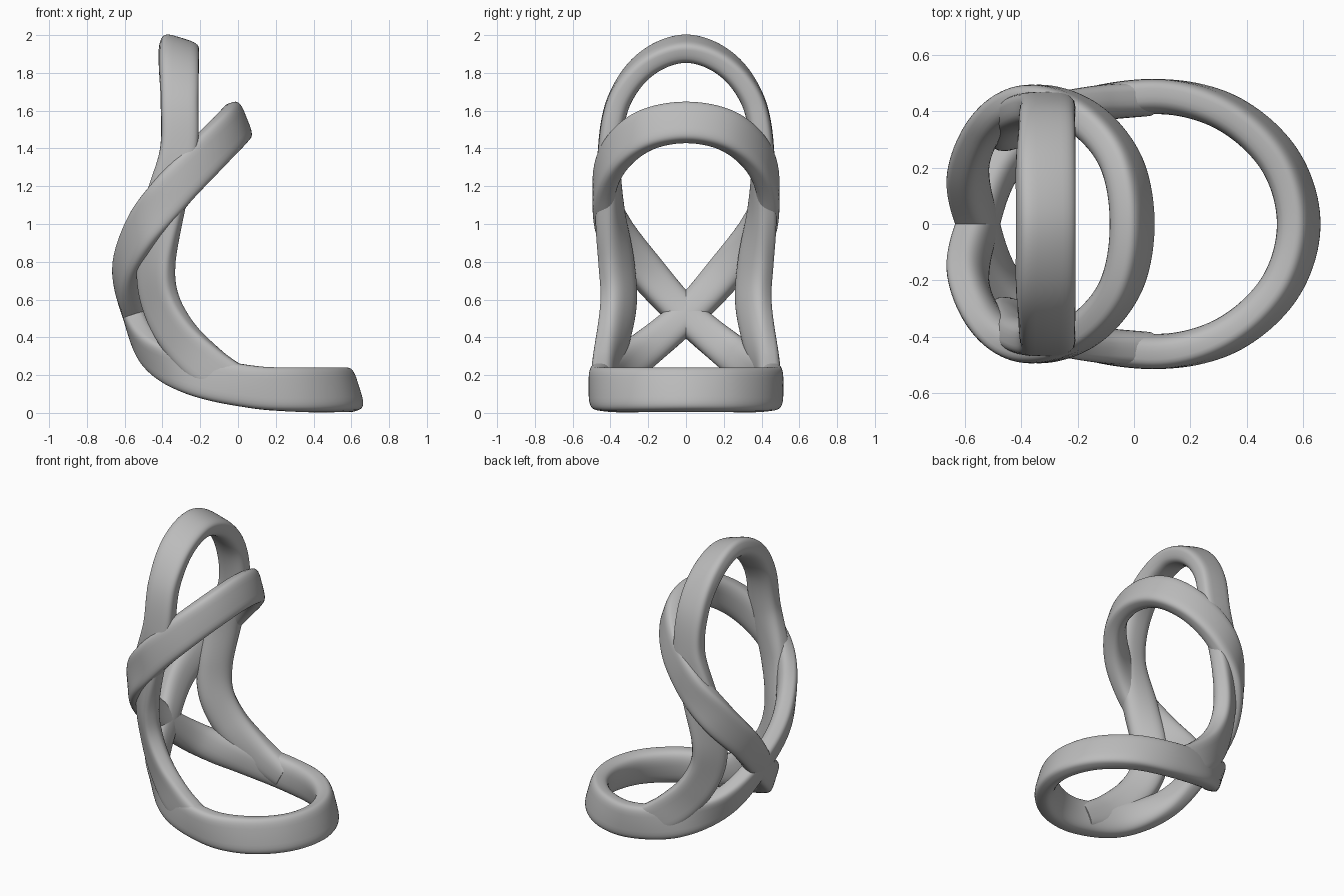
import bpy
import bmesh
from math import cos, sin, tau
from mathutils import Vector

cube = bpy.data.objects.get("Cube")
if cube:
    bpy.data.objects.remove(cube, do_unlink=True)

grey = bpy.data.materials.new("plain grey")
grey.use_nodes = True
colour = (0.5, 0.5, 0.5, 1)
grey.diffuse_color = colour
grey.node_tree.nodes["Principled BSDF"].inputs["Base Color"].default_value = colour

THICK, SIDES, STEPS = 0.125, 32, 12


def station(x, y, z, *normal, width=0.22):
    return Vector((x, y, z)), Vector(normal), width


def flip(st):
    mirror = Vector((1, -1, 1))
    return st[0] * mirror, st[1] * mirror, st[2]


def spline(a, b, c, d, t):
    return 0.5 * (2 * b + (c - a) * t + (2 * a - 5 * b + 4 * c - d) * t ** 2
                  + (3 * b - a - 3 * c + d) * t ** 3)


def power(v, e):
    return abs(v) ** e * (1 if v >= 0 else -1)


def section(width):
    # Band section: flatter on the outside, rounder on the inside
    for i in range(SIDES):
        c, s = cos(tau * i / SIDES), sin(tau * i / SIDES)
        e = 2 / (4 if c > 0 else 2.6)
        yield power(c, e) * THICK / 2, power(s, e) * width / 2


def sweep(name, stations, closed):
    n = len(stations)

    def pick(i):
        return stations[i % n if closed else min(max(i, 0), n - 1)]

    frames = []
    for i in range(n if closed else n - 1):
        near = [pick(i + k) for k in (-1, 0, 1, 2)]
        for s in range(STEPS):
            frames.append([spline(*part, s / STEPS) for part in zip(*near)])
    if not closed:
        frames.append(stations[-1])
    bm = bmesh.new()
    rings = []
    count = len(frames)
    for i, (p, normal, width) in enumerate(frames):
        after = frames[(i + 1) % count if closed else min(i + 1, count - 1)][0]
        before = frames[i - 1 if closed else max(i - 1, 0)][0]
        along = (after - before).normalized()
        out = (normal - along * normal.dot(along)).normalized()
        across = along.cross(out)
        rings.append([bm.verts.new(p + out * u + across * v) for u, v in section(width)])
    for i in range(count if closed else count - 1):
        a, b = rings[i], rings[(i + 1) % count]
        for j in range(SIDES):
            k = (j + 1) % SIDES
            bm.faces.new((a[j], a[k], b[k], b[j]))
    if not closed:
        bm.faces.new(rings[0])
        bm.faces.new(rings[-1])
    bmesh.ops.recalc_face_normals(bm, faces=bm.faces)
    mesh = bpy.data.meshes.new(name)
    bm.to_mesh(mesh)
    bm.free()
    mesh.materials.append(grey)
    obj = bpy.data.objects.new(name, mesh)
    bpy.context.collection.objects.link(obj)
    bpy.ops.object.select_all(action="DESELECT")
    obj.select_set(True)
    bpy.context.view_layer.objects.active = obj
    bpy.ops.object.shade_smooth_by_angle()


# Twisted band: upper hoop and base ring crossing at the back
upper_front = station(-0.01, 0, 1.535, 0.93, 0, 0.37)
upper_side = [
    station(-0.05, 0.22, 1.49, 0.85, 0.45, 0.3),
    station(-0.18, 0.375, 1.355, 0.5, 0.8, 0.2),
    station(-0.35, 0.432, 1.17, 0, 1, 0),
    station(-0.5, 0.37, 0.96, -0.6, 0.7, 0),
    station(-0.585, 0.2, 0.74, -0.9, 0.4, -0.1, width=0.2),
]
crossing = station(-0.55, 0, 0.52, -0.93, 0, -0.3, width=0.18)
base_side = [
    station(-0.45, 0.23, 0.325, -0.8, 0.5, -0.3, width=0.2),
    station(-0.22, 0.4, 0.2, -0.3, 0.9, 0),
    station(0.08, 0.453, 0.137, 0, 1, 0, width=0.225),
    station(0.33, 0.393, 0.122, 0.5, 0.85, 0.15, width=0.235),
    station(0.515, 0.226, 0.12, 0.85, 0.5, 0.25, width=0.235),
]
base_front = station(0.582, 0, 0.12, 0.95, 0, 0.3, width=0.235)
sweep("crossed_band", [upper_front, *upper_side, crossing, *map(flip, base_side),
                       base_front, *reversed(base_side), crossing,
                       *map(flip, reversed(upper_side))], True)

# Tall back arch with legs that twist into the base ring
arch_top = station(-0.315, 0, 1.925, 0.3, 0, 0.95, width=0.21)
arch_side = [
    station(-0.315, 0.21, 1.845, 0.2, 0.5, 0.8, width=0.21),
    station(-0.31, 0.355, 1.65, 0.05, 0.9, 0.4, width=0.2),
    station(-0.315, 0.405, 1.38, 0, 1, 0, width=0.2),
    station(-0.39, 0.4, 1.08, -0.3, 0.9, 0),
    station(-0.43, 0.365, 0.8, -0.6, 0.75, 0),
    station(-0.41, 0.352, 0.6, -0.6, 0.75, -0.2),
    station(-0.315, 0.38, 0.41, -0.35, 0.9, -0.3),
    station(-0.15, 0.425, 0.24, -0.1, 1, -0.1),
    station(0.04, 0.445, 0.135, 0, 1, 0, width=0.18),
]
sweep("back_arch", [*map(flip, reversed(arch_side)), arch_top, *arch_side], False)
